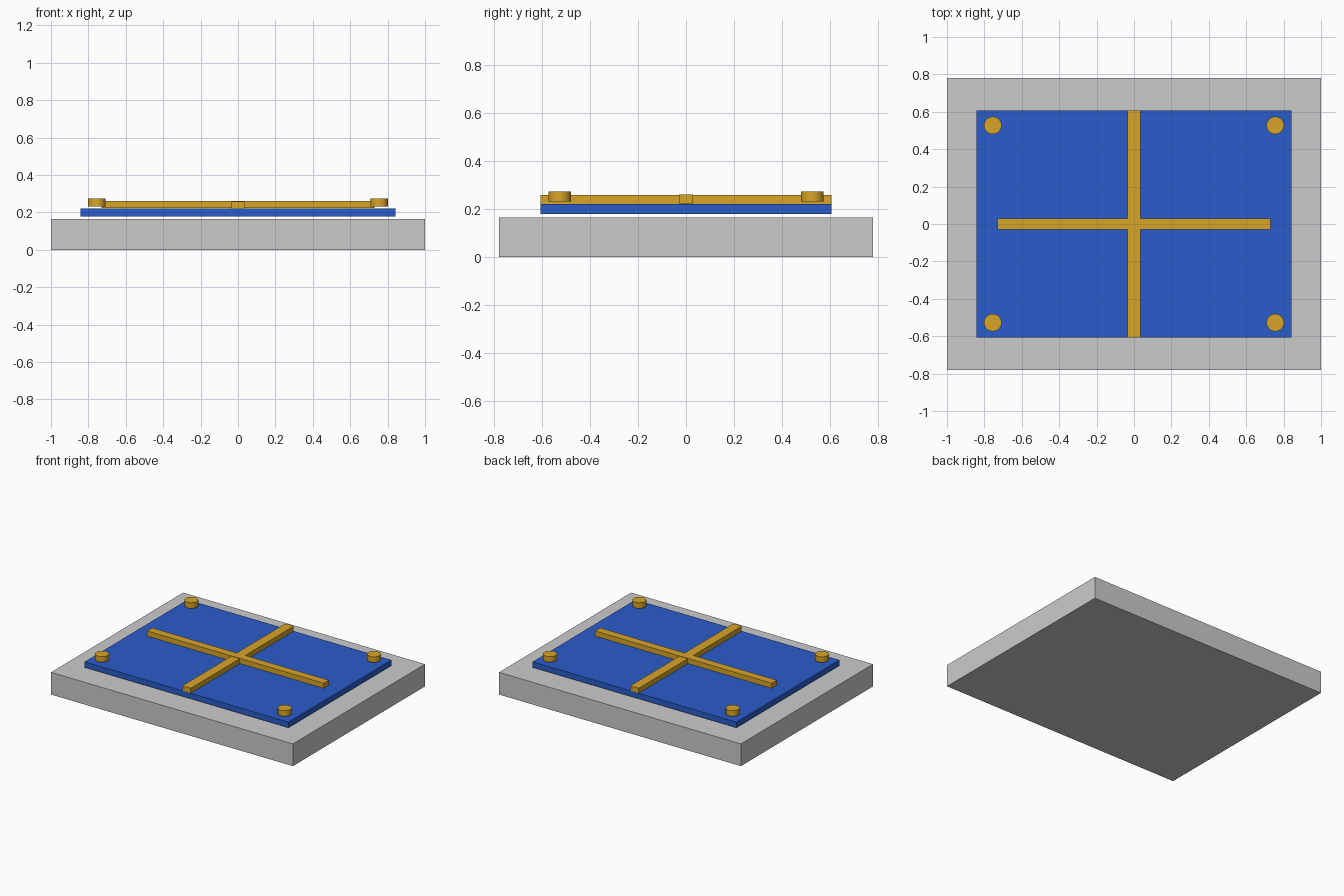
import bpy

if "Cube" in bpy.data.objects:
    bpy.data.objects.remove(bpy.data.objects["Cube"])


def material(name, color):
    m = bpy.data.materials.new(name)
    m.diffuse_color = (*color, 1)
    m.use_nodes = True
    m.node_tree.nodes["Principled BSDF"].inputs["Base Color"].default_value = m.diffuse_color
    return m


blue = material("blue", (0.023, 0.107, 0.597))
gold = material("gold", (0.694, 0.376, 0.021))


def finish(name, mat):
    ob = bpy.context.object
    ob.name = name
    if mat:
        ob.data.materials.append(mat)
    return ob


def slab(name, half_x, half_y, z0, z1, mat=None):
    bpy.ops.mesh.primitive_cube_add(size=2, location=(0, 0, (z0 + z1) / 2))
    bpy.context.object.scale = (half_x, half_y, (z1 - z0) / 2)
    bpy.ops.object.transform_apply(location=False, rotation=False, scale=True)
    return finish(name, mat)


# Base block and the panel hovering just above it
slab("base", 1.0, 0.78, 0, 0.166)
slab("panel", 0.843, 0.608, 0.179, 0.221, blue)

# Crossing trim bars on the panel
slab("long_bar", 0.73, 0.03, 0.223, 0.261, gold)
slab("cross_bar", 0.035, 0.608, 0.221, 0.258, gold)

# Corner studs
for sx, x_name in ((-1, "left"), (1, "right")):
    for sy, y_name in ((-1, "front"), (1, "back")):
        bpy.ops.mesh.primitive_cylinder_add(
            vertices=32, radius=0.047, depth=0.042,
            location=(sx * 0.755, sy * 0.527, 0.253))
        finish(f"stud_{y_name}_{x_name}", gold)
        bpy.ops.object.shade_smooth_by_angle()
